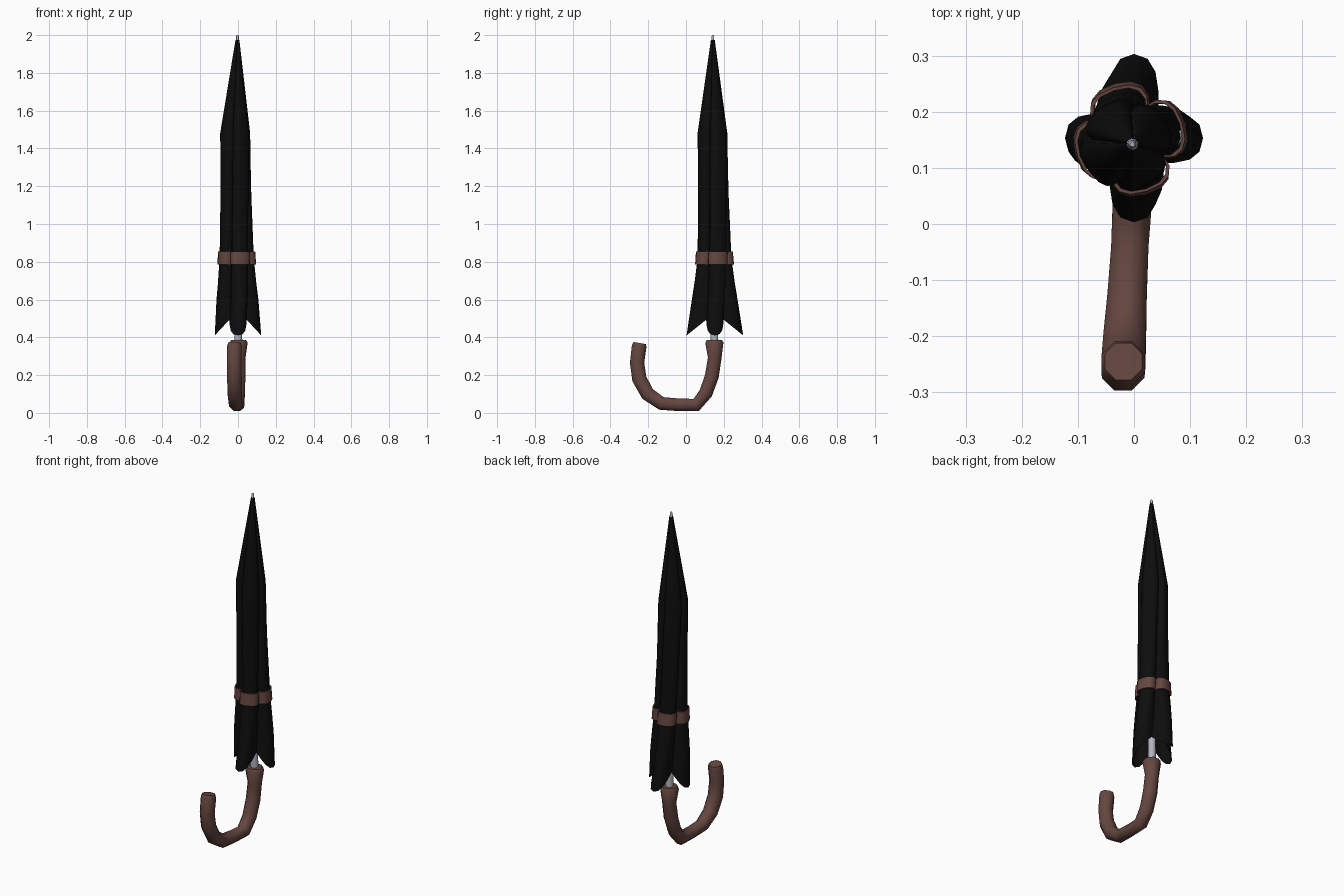
import bpy, math
from mathutils import Vector

if "Cube" in bpy.data.objects:
    bpy.data.objects.remove(bpy.data.objects["Cube"])


def material(name, rgb):
    m = bpy.data.materials.new(name)
    m.diffuse_color = (*rgb, 1)
    m.use_nodes = True
    m.node_tree.nodes["Principled BSDF"].inputs["Base Color"].default_value = m.diffuse_color
    return m


BLACK = material("black_fabric", (0.004, 0.004, 0.004))
BROWN = material("brown_leather", (0.13, 0.062, 0.051))
METAL = material("pale_metal", (0.45, 0.45, 0.53))


def loft(name, rings, mat, angle=40, caps=True, close=False):
    """Join equal-length rings of points into a tube."""
    n = len(rings[0])
    verts = [p for r in rings for p in r]
    faces = []
    count = len(rings)
    for i in range(count if close else count - 1):
        a, b = i * n, ((i + 1) % count) * n
        for j in range(n):
            k = (j + 1) % n
            faces.append((a + j, a + k, b + k, b + j))
    if caps:
        faces.append(tuple(reversed(range(n))))
        faces.append(tuple(range((count - 1) * n, count * n)))
    me = bpy.data.meshes.new(name)
    me.from_pydata(verts, [], faces)
    me.materials.append(mat)
    ob = bpy.data.objects.new(name, me)
    bpy.context.collection.objects.link(ob)
    bpy.ops.object.select_all(action='DESELECT')
    ob.select_set(True)
    bpy.context.view_layer.objects.active = ob
    bpy.ops.object.shade_smooth_by_angle(angle=math.radians(angle))
    return ob


# Canopy sections: z, centre x, centre y, lobe reach x, reach y,
# valley offset, lobe half width, twist in degrees
SECTIONS = [
    (0.41, 0.000, 0.153, 0.123, 0.150, 0.044, 0.044, 0),
    (0.60, -0.003, 0.152, 0.112, 0.122, 0.042, 0.045, 8),
    (0.82, -0.007, 0.151, 0.091, 0.090, 0.041, 0.045, 17),
    (1.15, -0.011, 0.145, 0.082, 0.081, 0.041, 0.045, 26),
    (1.48, -0.015, 0.140, 0.080, 0.079, 0.043, 0.046, 35),
    (1.975, -0.003, 0.142, 0.010, 0.010, 0.006, 0.006, 35),
]


def section_at(z):
    for a, b in zip(SECTIONS, SECTIONS[1:]):
        if z <= b[0]:
            t = (z - a[0]) / (b[0] - a[0])
            return [p + (q - p) * t for p, q in zip(a, b)]
    return SECTIONS[-1]


def clover(z, grow=0.0, hem=0.0):
    """Four-lobed twisted section; hem raises the valleys."""
    _, cx, cy, rx, ry, v, w, tw = section_at(z)
    v, w = v + grow, w + grow
    pts = []
    for q in range(4):
        r = (ry if q % 2 else rx) + grow
        side = [(0, v), (.35, w), (.7, .87 * w), (.92, .55 * w)]
        half = [(v + f * (r - v), s) for f, s in side]
        prof = [(u, -s) for u, s in half] + [(r, 0)] + [(u, s) for u, s in half[:0:-1]]
        ang = math.radians(90 * q + tw)
        c, s = math.cos(ang), math.sin(ang)
        for u, t in prof:
            lift = hem * min(1, (r - u) / (r - v))
            pts.append((cx + u * c - t * s, cy + u * s + t * c, z + lift))
    return pts


# Furled canopy, open at the hem
heights = [0.60, 0.71, 0.82, 0.98, 1.15, 1.31, 1.48, 1.73, 1.975]
loft("canopy", [clover(0.41, 0, 0.085)] + [clover(z) for z in heights], BLACK, 60, caps=False)

# Closing strap wrapped around the folds
loft("strap", [clover(0.785, .003), clover(0.785, .008),
               clover(0.855, .008), clover(0.855, .003)], BROWN, 40, caps=False, close=True)


# Shaft and ferrule
def circle(x, y, z, r, n=10):
    return [(x + r * math.cos(2 * math.pi * i / n), y + r * math.sin(2 * math.pi * i / n), z)
            for i in range(n)]


loft("shaft", [circle(0.002, 0.151, 0.36, 0.021), circle(-0.008, 0.147, 1.2, 0.018),
               circle(-0.003, 0.142, 1.96, 0.007)], METAL)
loft("ferrule", [circle(-0.003, 0.142, 1.95, 0.007), circle(-0.003, 0.142, 1.994, 0.007),
                 circle(-0.003, 0.142, 2.0, 0.004)], METAL)

# Strap button
bpy.ops.mesh.primitive_uv_sphere_add(segments=12, ring_count=8, radius=0.018,
                                     location=(0.075, 0.152, 0.82))
button = bpy.context.object
button.name = "strap_button"
button.scale = (0.6, 1, 1)
button.rotation_euler = (0, 0, math.radians(-30))
button.data.materials.append(METAL)
bpy.ops.object.shade_smooth_by_angle(angle=math.radians(60))

# Hooked handle: path points (y, z, radius)
PATH = [(0.150, 0.386, 0.043), (0.150, 0.372, 0.052), (0.152, 0.290, 0.039),
        (0.137, 0.195, 0.040), (0.105, 0.105, 0.039), (0.054, 0.042, 0.038),
        (-0.040, 0.043, 0.036), (-0.130, 0.050, 0.038), (-0.203, 0.100, 0.041),
        (-0.247, 0.180, 0.042), (-0.259, 0.265, 0.041), (-0.248, 0.352, 0.042),
        (-0.245, 0.370, 0.036)]
rings = []
for i, (y, z, r) in enumerate(PATH):
    p, q = PATH[max(i - 1, 0)], PATH[min(i + 1, len(PATH) - 1)]
    t = Vector((0, q[0] - p[0], q[1] - p[1])).normalized()
    nrm = Vector((0, -t.z, t.y))
    centre = Vector((0.003 + (y - 0.15) * 0.055, y, z))
    rings.append([centre + r * (math.cos(a) * Vector((1, 0, 0)) + math.sin(a) * nrm)
                  for a in (math.pi * (2 * k + 1) / 8 for k in range(8))])
handle = loft("handle", rings, BROWN, 50)

# Consistent outward faces
for ob in list(bpy.context.collection.objects):
    bpy.ops.object.select_all(action='DESELECT')
    ob.select_set(True)
    bpy.context.view_layer.objects.active = ob
    bpy.ops.object.mode_set(mode='EDIT')
    bpy.ops.mesh.select_all(action='SELECT')
    bpy.ops.mesh.normals_make_consistent(inside=False)
    bpy.ops.object.mode_set(mode='OBJECT')
